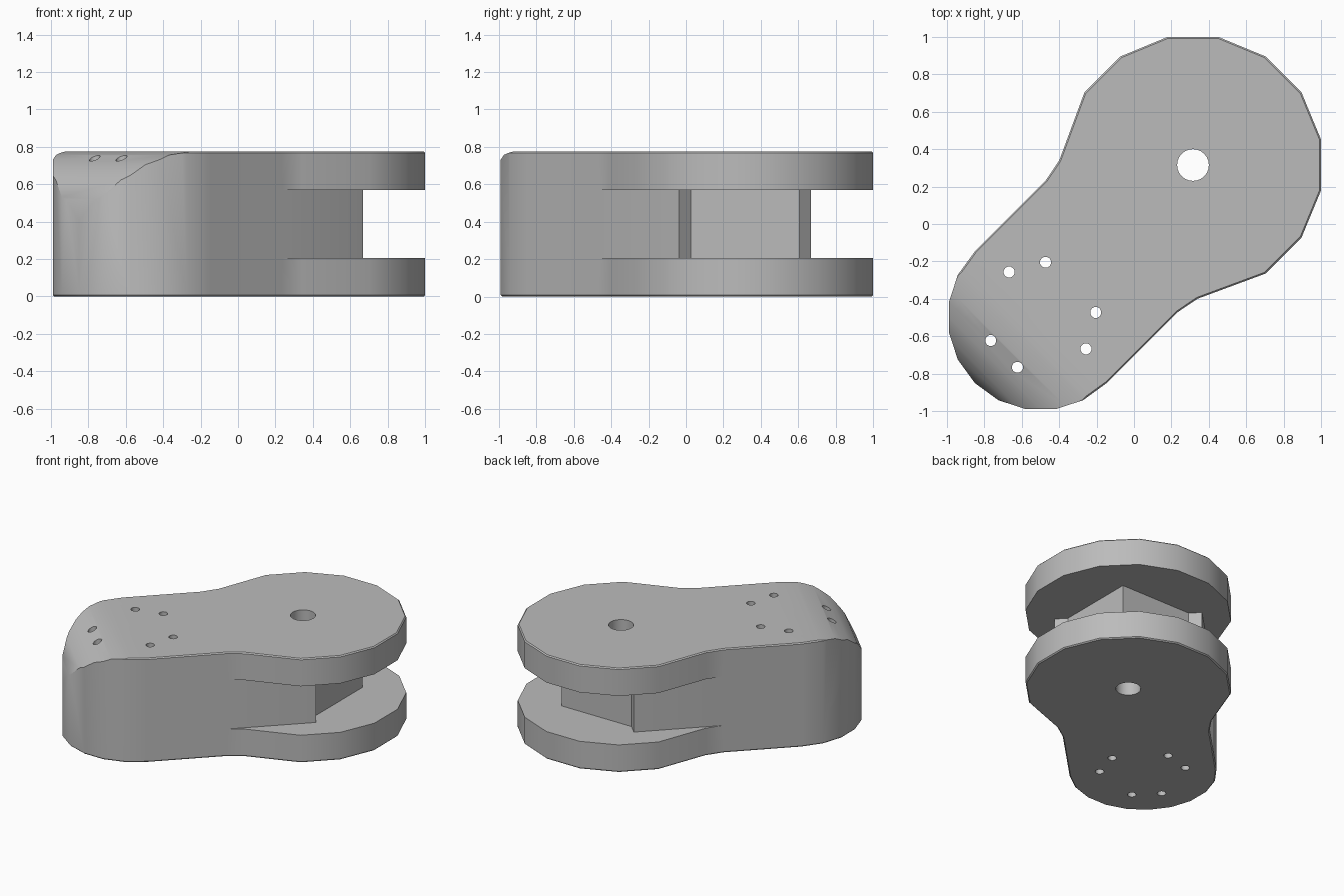
import bpy
import bmesh
from math import sin, cos, radians
from mathutils import Matrix

if "Cube" in bpy.data.objects:
    bpy.data.objects.remove(bpy.data.objects["Cube"], do_unlink=True)

HEIGHT, PLATE = 0.775, 0.205
BIG_U, BIG_R = 0.446, 0.698        # pivot disc centre along the arm, radius
SMALL_U, SMALL_R = -0.705, 0.498   # mounting end
TURN = Matrix.Rotation(radians(45), 4, 'Z')

grey = bpy.data.materials.new("plain_grey")
grey.use_nodes = True
grey.diffuse_color = (0.5, 0.5, 0.5, 1)
grey.node_tree.nodes["Principled BSDF"].inputs["Base Color"].default_value = (0.5, 0.5, 0.5, 1)


def arc(cu, r, start, end, steps):
    angles = [radians(start + (end - start) * i / steps) for i in range(steps + 1)]
    return [(cu + r * cos(a), r * sin(a)) for a in angles]


def prism(name, points, offset, matrix=TURN):
    """Extrude a closed flat profile (3D points) by an offset vector."""
    bm = bmesh.new()
    face = bm.faces.new([bm.verts.new(p) for p in points])
    moved = bmesh.ops.extrude_face_region(bm, geom=[face])["geom"]
    bmesh.ops.translate(bm, vec=offset, verts=[g for g in moved if isinstance(g, bmesh.types.BMVert)])
    bmesh.ops.recalc_face_normals(bm, faces=bm.faces)
    bm.transform(matrix)
    mesh = bpy.data.meshes.new(name)
    bm.to_mesh(mesh)
    bm.free()
    obj = bpy.data.objects.new(name, mesh)
    bpy.context.collection.objects.link(obj)
    return obj


def flat_prism(name, outline, z0, z1):
    return prism(name, [(u, v, z0) for u, v in outline], (0, 0, z1 - z0))


def apply(obj, modifier):
    bpy.context.view_layer.objects.active = obj
    bpy.ops.object.modifier_apply(modifier=modifier.name)


def cut(obj, cutter):
    cutter.hide_render = True
    mod = obj.modifiers.new("cut", 'BOOLEAN')
    mod.operation, mod.solver, mod.object = 'DIFFERENCE', 'EXACT', cutter
    apply(obj, mod)
    bpy.data.objects.remove(cutter, do_unlink=True)


# Whole arm: pivot disc, concave neck, rounded mounting end
neck = [(-0.042, 0.523), (-0.17, SMALL_R)]
outline = (arc(BIG_U, BIG_R, -101.25, 101.25, 9) + neck
           + arc(SMALL_U, SMALL_R, 90, 270, 10)
           + [(u, -v) for u, v in reversed(neck)])
arm = flat_prism("clevis_arm", outline, 0, HEIGHT)
arm.data.materials.append(grey)
bevel = arm.modifiers.new("edge", 'BEVEL')
bevel.width, bevel.segments, bevel.angle_limit = 0.008, 1, radians(60)
apply(arm, bevel)

# Slot between the discs, leaving the core with its side walls and wedge nose
half = [(-0.3, 1), (-0.3, 0.5), (BIG_U, 0.5), (BIG_U, 0.41)]
slot = half + [(BIG_U + 0.41, 0)] + [(u, -v) for u, v in reversed(half)] + [(1.5, -1), (1.5, 1)]
cut(arm, flat_prism("slot_cutter", slot, PLATE, HEIGHT - PLATE))

# Rounded upper edge of the mounting end
R = 0.37
centre = SMALL_U - SMALL_R + R
curve = [(u, 0.8, HEIGHT - R + h) for u, h in arc(centre, R, 180, 90, 5)]
profile = curve + [(centre, 0.8, 1), (-1.5, 0.8, 1), (-1.5, 0.8, HEIGHT - R)]
cut(arm, prism("nose_cutter", profile, (0, -1.6, 0)))

# Pivot bore and three pairs of screw holes
cut(arm, flat_prism("bore_cutter", arc(BIG_U, 0.085, 0, 345, 23), -0.2, 1))
for a in (40, 80, 160, 200, 280, 320):
    t = radians(a)
    hole = arc(0, 0.03, 0, 330, 11)
    shifted = [(SMALL_U + 0.295 * cos(t) + u, 0.295 * sin(t) + v) for u, v in hole]
    cut(arm, flat_prism("screw_cutter", shifted, -0.2, 1))

# Smooth the curved walls, keep the machined edges crisp
bpy.ops.object.select_all(action='DESELECT')
arm.select_set(True)
bpy.context.view_layer.objects.active = arm
bpy.ops.object.shade_smooth_by_angle(angle=radians(32))
